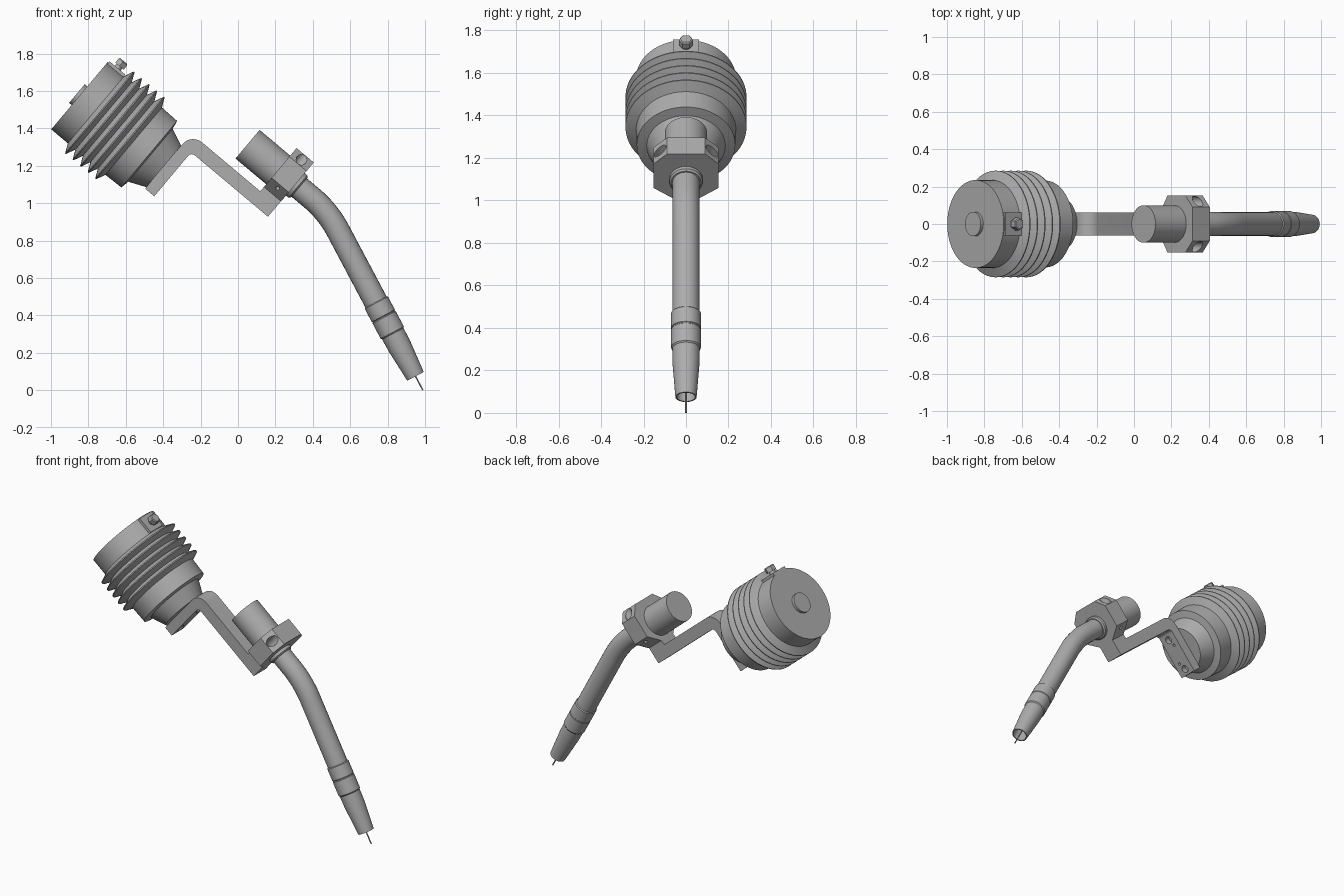
import bpy, bmesh
from math import radians, cos, sin, pi
from mathutils import Matrix, Vector

cube = bpy.data.objects.get("Cube")
if cube:
    bpy.data.objects.remove(cube, do_unlink=True)

grey = bpy.data.materials.new("machined_grey")
grey.use_nodes = True
grey.diffuse_color = (0.42, 0.42, 0.42, 1)
grey.node_tree.nodes["Principled BSDF"].inputs["Base Color"].default_value = (0.42, 0.42, 0.42, 1)


def frame(x, z, angle):
    """Local X runs along the part's axis, tipped down by the angle."""
    return Matrix.Translation((x, 0, z)) @ Matrix.Rotation(radians(angle), 4, 'Y')


BODY = frame(-0.8475, 1.575, 40)       # mount axis
HEAD = frame(0.051, 1.3155, 40)        # torch holder axis
NOZZLE = frame(0.482, 0.953, 62)       # lower neck axis, from the bend


def smooth(ob):
    bpy.ops.object.select_all(action='DESELECT')
    ob.select_set(True)
    bpy.context.view_layer.objects.active = ob
    bpy.ops.object.shade_smooth_by_angle(angle=radians(28))


def finish(name, bm, matrix):
    bmesh.ops.recalc_face_normals(bm, faces=bm.faces)
    bm.transform(matrix)
    mesh = bpy.data.meshes.new(name)
    bm.to_mesh(mesh)
    bm.free()
    mesh.materials.append(grey)
    ob = bpy.data.objects.new(name, mesh)
    bpy.context.collection.objects.link(ob)
    smooth(ob)
    return ob


def lathe(name, profile, matrix, sides=64):
    """Turn (position, radius) pairs about local X and cap the ends."""
    bm = bmesh.new()
    rings = []
    for t, r in profile:
        rings.append([bm.verts.new((t, r * cos(2 * pi * i / sides), r * sin(2 * pi * i / sides)))
                      for i in range(sides)])
    for a, b in zip(rings, rings[1:]):
        for i in range(sides):
            j = (i + 1) % sides
            bm.faces.new((a[i], a[j], b[j], b[i]))
    bm.faces.new(rings[0])
    bm.faces.new(rings[-1])
    return finish(name, bm, matrix)


def prism(name, points, vector, matrix):
    """Extrude a closed outline of 3D points along a vector."""
    bm = bmesh.new()
    face = bm.faces.new([bm.verts.new(p) for p in points])
    new = bmesh.ops.extrude_face_region(bm, geom=[face])["geom"]
    bmesh.ops.translate(bm, verts=[g for g in new if isinstance(g, bmesh.types.BMVert)], vec=vector)
    return finish(name, bm, matrix)


def arc(cx, cz, r, start, end, steps=10):
    angles = [radians(start + (end - start) * i / steps) for i in range(steps + 1)]
    return [(cx + r * cos(a), cz + r * sin(a)) for a in angles]


def cut(ob, cutters):
    for c in cutters:
        mod = ob.modifiers.new("hole", 'BOOLEAN')
        mod.operation = 'DIFFERENCE'
        mod.solver = 'EXACT'
        mod.object = c
        bpy.context.view_layer.objects.active = ob
        bpy.ops.object.modifier_apply(modifier=mod.name)
        bpy.data.objects.remove(c, do_unlink=True)
    smooth(ob)


def upright(matrix, t, y, r):
    """Frame whose axis points outward along local Z at the given place."""
    return matrix @ Matrix.Translation((t, y, r)) @ Matrix.Rotation(-pi / 2, 4, 'Y')


# Mount body with its bellows ridges and stepped cone
profile = [(0, 0.235), (0.116, 0.235)]
for i in range(5):
    t = 0.142 + 0.0525 * i
    profile += [(t - 0.003, 0.285), (t + 0.003, 0.285), (t + 0.02625, 0.235)]
profile += [(0.487, 0.232), (0.495, 0.185), (0.588, 0.145)]
lathe("bellows_body", profile, BODY, 80)
lathe("end_button", [(-0.018, 0.065), (0.01, 0.065)], BODY, 40)

# Side port: flat pad, stem and hexagonal nut
prism("port_pad", [(0.006, -0.062, 0.18), (0.115, -0.062, 0.18),
                   (0.115, 0.062, 0.18), (0.006, 0.062, 0.18)], (0, 0, 0.064), BODY)
port = upright(BODY, 0.062, 0, 0)
lathe("port_stem", [(0.2, 0.02), (0.265, 0.02)], port, 24)
lathe("port_nut", [(0.258, 0.034), (0.288, 0.034), (0.294, 0.028)], port, 6)

# Cranked bracket, one profile in the tilted plane
outline = [(0.588, -0.155), (0.652, -0.155)]
outline += arc(0.677, 0.127, 0.025, 180, 90, 6)
outline += [(1.188, 0.152), (1.188, 0.28), (1.069, 0.28), (1.069, 0.23)]
outline += arc(0.663, 0.155, 0.075, 90, 180)
bracket = prism("cranked_bracket", [(t, -0.062, r) for t, r in outline], (0, 0.124, 0), BODY)
holes = []
for side in (-1, 1):
    for y, r, size in ((0, 0.105, 0.024), (0.02, 0.06, 0.009)):
        place = BODY @ Matrix.Translation((0, side * y, side * r - 0.01))
        holes.append(lathe("cutter", [(0.615, size), (0.7, size)], place, 20))
cut(bracket, holes)

# Clamp block, chamfered, with a counterbored screw hole each side
half = [(0.09, 0.153), (0.153, 0.093), (0.153, -0.055), (0.06, -0.12)]
ring = half + [(-y, r) for y, r in reversed(half)]
clamp = prism("clamp_block", [(0.214, y, r) for y, r in ring], (0.12, 0, 0), HEAD)
holes = []
for side in (-1, 1):
    place = upright(HEAD, 0.274, side * 0.122, 0)
    holes.append(lathe("cutter", [(0.05, 0.029), (0.2, 0.029)], place, 24))
    holes.append(lathe("cutter", [(-0.2, 0.012), (0.1, 0.012)], place, 16))
cut(clamp, holes)

# Torch head and collar through the clamp
lathe("torch_head", [(0, 0.1), (0.22, 0.1)], HEAD, 48)
lathe("neck_collar", [(0.32, 0.078), (0.352, 0.078), (0.36, 0.07)], HEAD, 40)

# Bent neck tube
bend = 0.11
curve = bpy.data.curves.new("neck_tube", 'CURVE')
curve.dimensions = '3D'
curve.bevel_depth = 0.064
curve.bevel_resolution = 10
curve.resolution_u = 12
curve.use_fill_caps = True
spline = curve.splines.new('BEZIER')
spline.bezier_points.add(3)
stations = [(HEAD, 0.3), (HEAD, 0.563 - bend), (NOZZLE, bend), (NOZZLE, 0.6)]
for point, (m, t) in zip(spline.bezier_points, stations):
    point.handle_left_type = point.handle_right_type = 'FREE'
    point.co = m @ Vector((t, 0, 0))
    point.handle_left = m @ Vector((t - 0.07, 0, 0))
    point.handle_right = m @ Vector((t + 0.07, 0, 0))
neck = bpy.data.objects.new("neck_tube", curve)
bpy.context.collection.objects.link(neck)
curve.materials.append(grey)
bpy.ops.object.select_all(action='DESELECT')
neck.select_set(True)
bpy.context.view_layer.objects.active = neck
bpy.ops.object.convert(target='MESH')
smooth(bpy.context.view_layer.objects.active)

# Sleeve with a shallow groove, hollow tapered nozzle and wire
lathe("nozzle_sleeve", [(0.545, 0.064), (0.55, 0.07), (0.628, 0.07), (0.631, 0.067), (0.635, 0.067),
                        (0.638, 0.07), (0.73, 0.07), (0.738, 0.064)], NOZZLE, 48)
lathe("gas_nozzle", [(0.72, 0.065), (0.81, 0.064), (0.995, 0.05), (0.995, 0.043), (0.86, 0.046)],
      NOZZLE, 48)
lathe("filler_wire", [(0.85, 0.004), (1.078, 0.004)], NOZZLE, 10)
